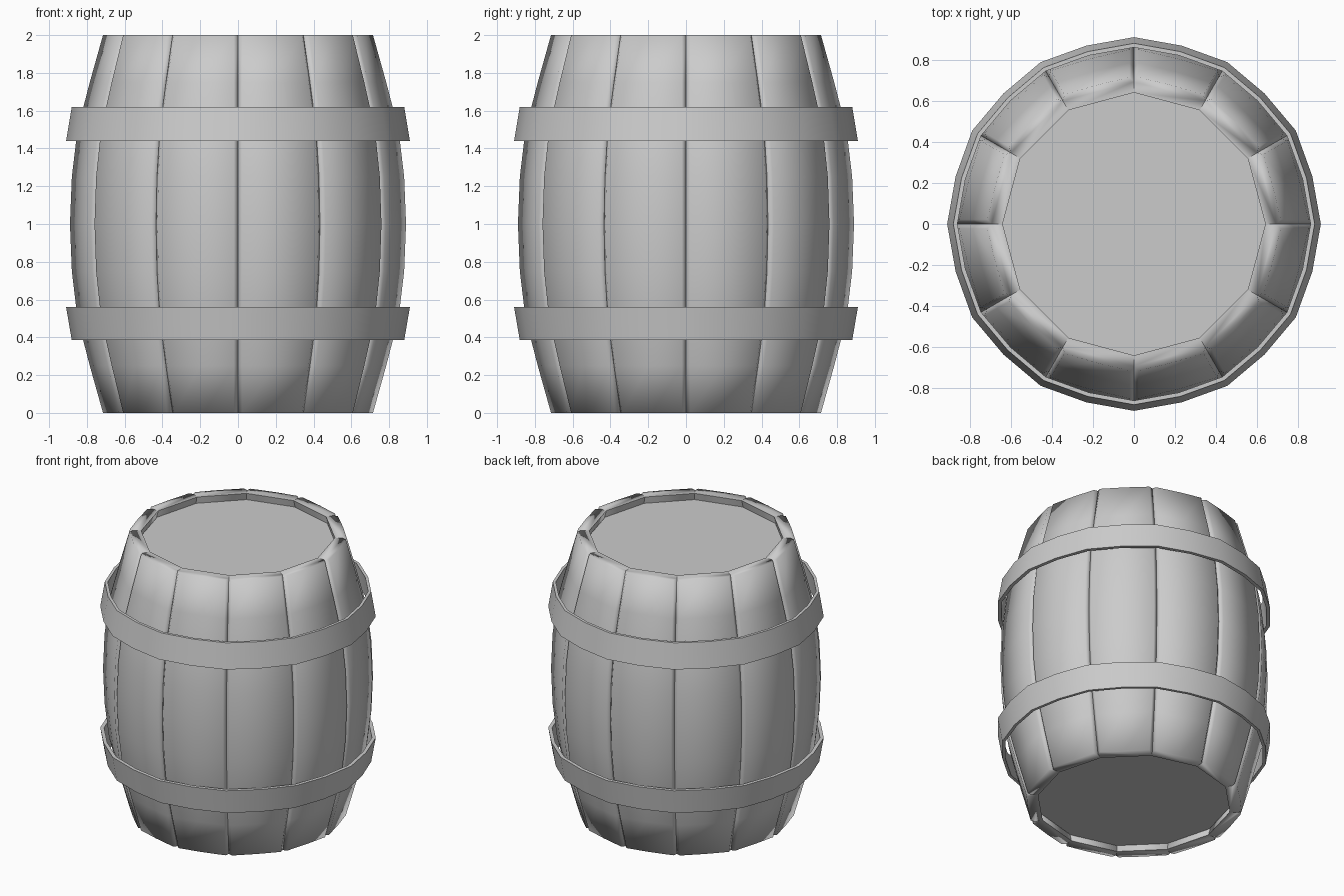
import bpy, bmesh
from math import sin, cos, pi, radians

if "Cube" in bpy.data.objects:
    bpy.data.objects.remove(bpy.data.objects["Cube"])

N = 12            # number of staves
STEP = 2 * pi / N


def make_object(name, verts, faces, smooth_angle):
    """Build a mesh object with outward normals and angle-based smoothing."""
    mesh = bpy.data.meshes.new(name)
    mesh.from_pydata(verts, [], faces)
    bm = bmesh.new()
    bm.from_mesh(mesh)
    bmesh.ops.recalc_face_normals(bm, faces=bm.faces)
    bm.to_mesh(mesh)
    bm.free()
    mesh.shade_smooth()
    mesh.set_sharp_from_angle(angle=radians(smooth_angle))
    obj = bpy.data.objects.new(name, mesh)
    bpy.context.collection.objects.link(obj)
    return obj


def polar(r, a, z):
    return (r * cos(a), r * sin(a), z)


# Bulging outer profile (z, radius), mirrored about the middle height
half = [(0, .715), (.25, .785), (.5, .85), (.75, .88), (1, .89)]
profile = half + [(2 - z, r) for z, r in reversed(half[:-1])]


# One stave: a bent plank whose long edges are chamfered to form the grooves
def stave_section(z, r):
    chamfer, depth = .022, .022
    d = chamfer / r
    inner = r - .075
    return [polar(inner, 0, z), polar(r - depth, 0, z), polar(r, d, z),
            polar(r * .98, STEP / 2, z),
            polar(r, STEP - d, z), polar(r - depth, STEP, z),
            polar(inner, STEP, z)]


verts, faces = [], []
for z, r in profile:
    verts += stave_section(z, r)
k = len(verts) // len(profile)
for i in range(len(profile) - 1):
    for j in range(k):
        n = (j + 1) % k
        faces.append((i * k + j, i * k + n, (i + 1) * k + n, (i + 1) * k + j))
faces += [tuple(range(k)), tuple(range(len(verts) - k, len(verts)))]
stave = make_object("stave", verts, faces, 80)
for i in range(1, N):
    copy = stave.copy()
    copy.rotation_euler.z = i * STEP
    bpy.context.collection.objects.link(copy)


# Metal hoops: hollow tapered rings with two segments per stave
def hoop(name, z_wide, z_narrow):
    section = [(.91, z_wide), (.88, z_narrow), (.86, z_narrow), (.885, z_wide)]
    segs = 2 * N
    verts, faces = [], []
    for s in range(segs):
        scale = 1 if s % 2 == 0 else .988
        verts += [polar(r * scale, s * STEP / 2, z) for r, z in section]
    for s in range(segs):
        t = (s + 1) % segs
        for j in range(4):
            n = (j + 1) % 4
            faces.append((s * 4 + j, s * 4 + n, t * 4 + n, t * 4 + j))
    return make_object(name, verts, faces, 40)


hoop("lower_hoop", .56, .385)
hoop("upper_hoop", 1.44, 1.62)


# Recessed heads closing both ends
def head(name, z0, z1):
    r = .65
    verts = [polar(r, i * STEP, z) for z in (z0, z1) for i in range(N)]
    faces = [tuple(range(N)), tuple(range(N, 2 * N))]
    faces += [(i, (i + 1) % N, N + (i + 1) % N, N + i) for i in range(N)]
    return make_object(name, verts, faces, 30)


head("bottom_head", .05, .09)
head("top_head", 1.91, 1.95)
